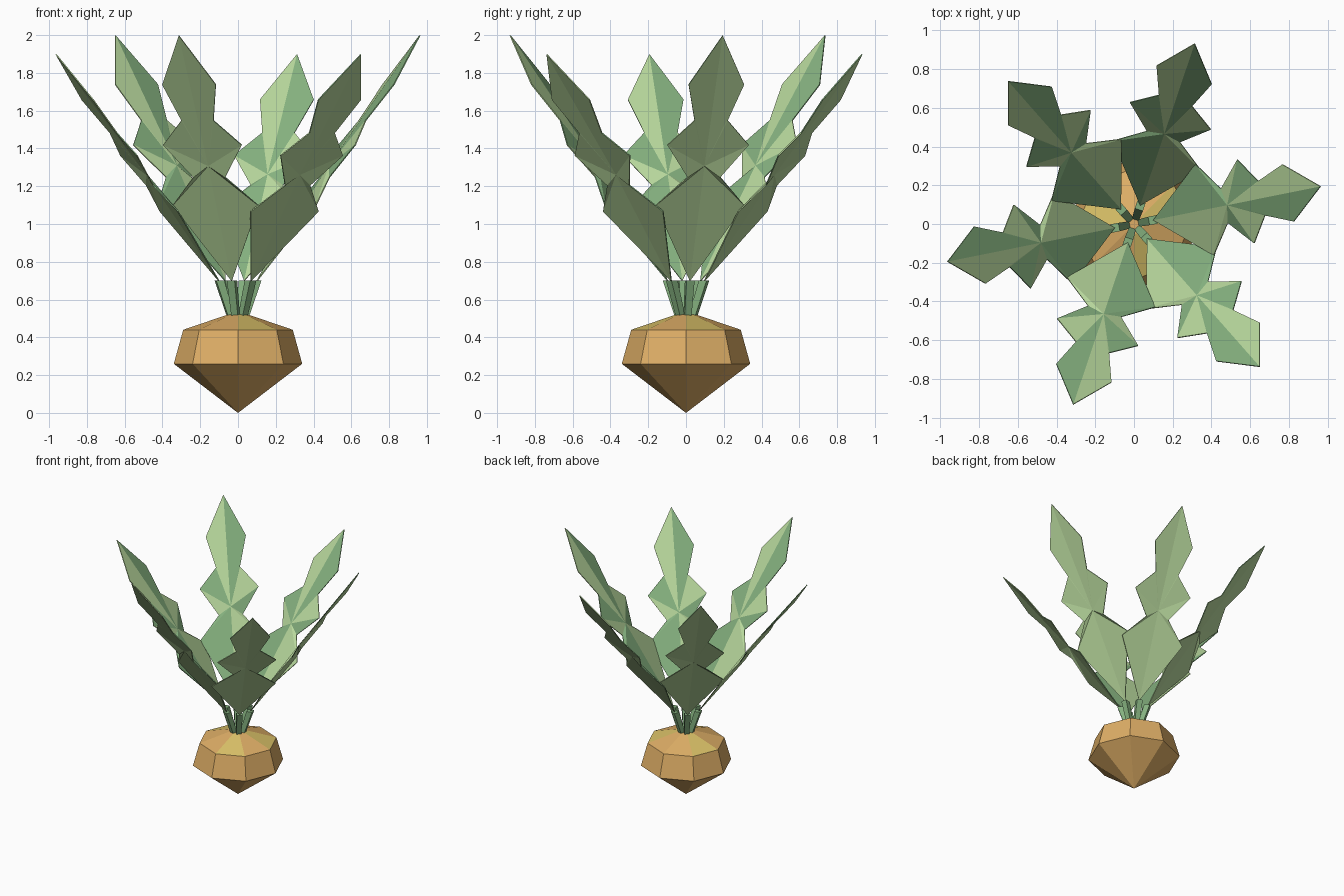
import bpy, bmesh, math
from mathutils import Vector

if "Cube" in bpy.data.objects:
    bpy.data.objects.remove(bpy.data.objects["Cube"])


def material(name, rgb):
    m = bpy.data.materials.new(name)
    lin = [(c / 255 / 12.92 if c < 11 else ((c / 255 + 0.055) / 1.055) ** 2.4) for c in rgb]
    m.diffuse_color = (*lin, 1)
    m.use_nodes = True
    m.node_tree.nodes["Principled BSDF"].inputs["Base Color"].default_value = m.diffuse_color
    return m


MID = material("mid green", (133, 177, 127))
LIGHT = material("light green", (183, 215, 156))
ORANGE = material("root orange", (222, 174, 102))
YELLOW = material("root yellow", (218, 193, 104))


def finish(bm, name, mats):
    me = bpy.data.meshes.new(name)
    bm.to_mesh(me)
    bm.free()
    ob = bpy.data.objects.new(name, me)
    bpy.context.collection.objects.link(ob)
    for m in mats:
        me.materials.append(m)
    return ob


# Root: eight-sided turned profile with a pointed bottom
def make_root():
    bm = bmesh.new()
    n = 8
    rings = []
    for r, z in ((0.34, 0.26), (0.29, 0.44), (0.055, 0.52)):
        rings.append([bm.verts.new((r * math.cos(i * math.tau / n), r * math.sin(i * math.tau / n), z))
                      for i in range(n)])
    tip = bm.verts.new((0, 0, 0))
    for i in range(n):
        j = (i + 1) % n
        bm.faces.new((tip, rings[0][j], rings[0][i]))
        for k in (0, 1):
            f = bm.faces.new((rings[k][i], rings[k][j], rings[k + 1][j], rings[k + 1][i]))
            f.material_index = int(k == 1 and i in (0, 3, 6))  # yellow shoulder patches
    bm.faces.new(rings[2])
    finish(bm, "root", (ORANGE, YELLOW))


# Stem: square tube leaning outward, cut level at both ends
def make_stem(a, name):
    bm = bmesh.new()
    u, t = Vector((math.cos(a), math.sin(a), 0)), Vector((-math.sin(a), math.cos(a), 0))
    rings = []
    for r, z, w in ((0.035, 0.50, 0.018), (0.10, 0.70, 0.022)):
        rings.append([bm.verts.new(u * (r + w * p) + t * (w * q) + Vector((0, 0, z)))
                      for p, q in ((1, -1), (1, 1), (-1, 1), (-1, -1))])
    for i in range(4):
        j = (i + 1) % 4
        bm.faces.new((rings[0][i], rings[0][j], rings[1][j], rings[1][i]))
    bm.faces.new(rings[1])
    bm.faces.new(rings[0][::-1])
    finish(bm, name, (MID,))


# Half outline of a leaf: (distance from axis, half width, height)
BASE, HUB, TIP = (0.10, 0, 0.70), (0.49, 0, 1.31), (0.98, 0, 2.0)
EDGE = [(0.37, 0.24, 1.10), (0.475, 0.09, 1.25), (0.587, 0.22, 1.42),
        (0.67, 0.09, 1.55), (0.81, 0.15, 1.74)]


# Leaf: fan of facets around the hub, in alternating greens, plain light green behind
def make_leaf(a, zscale, name):
    bm = bmesh.new()
    u, t = Vector((math.cos(a), math.sin(a), 0)), Vector((-math.sin(a), math.cos(a), 0))

    def vert(p, side=1):
        return bm.verts.new(u * p[0] + t * (side * p[1]) + Vector((0, 0, 0.7 + (p[2] - 0.7) * zscale)))

    base, hub, tip = vert(BASE), vert(HUB), vert(TIP)
    for side in (1, -1):
        line = [base] + [vert(p, side) for p in EDGE] + [tip]
        for i in range(6):
            tri = (hub, line[i], line[i + 1])
            f = bm.faces.new(tri if side < 0 else tri[::-1])
            light = (0, 0, 1, 0, 1, 1)[i]
            f.material_index = light if side > 0 else 1 - light
    bm.normal_update()
    for f in bm.faces:
        if f.normal.z < 0:
            f.normal_flip()
    ob = finish(bm, name, (MID, LIGHT))
    mod = ob.modifiers.new("thickness", "SOLIDIFY")
    mod.thickness = 0.006
    mod.offset = -1
    mod.material_offset = 1


make_root()
for k in range(6):
    angle = math.radians(11.4 + 60 * k)
    make_stem(angle, f"stem_{k + 1}")
    make_leaf(angle, 1.0 if k % 2 == 0 else 0.923, f"leaf_{k + 1}")
